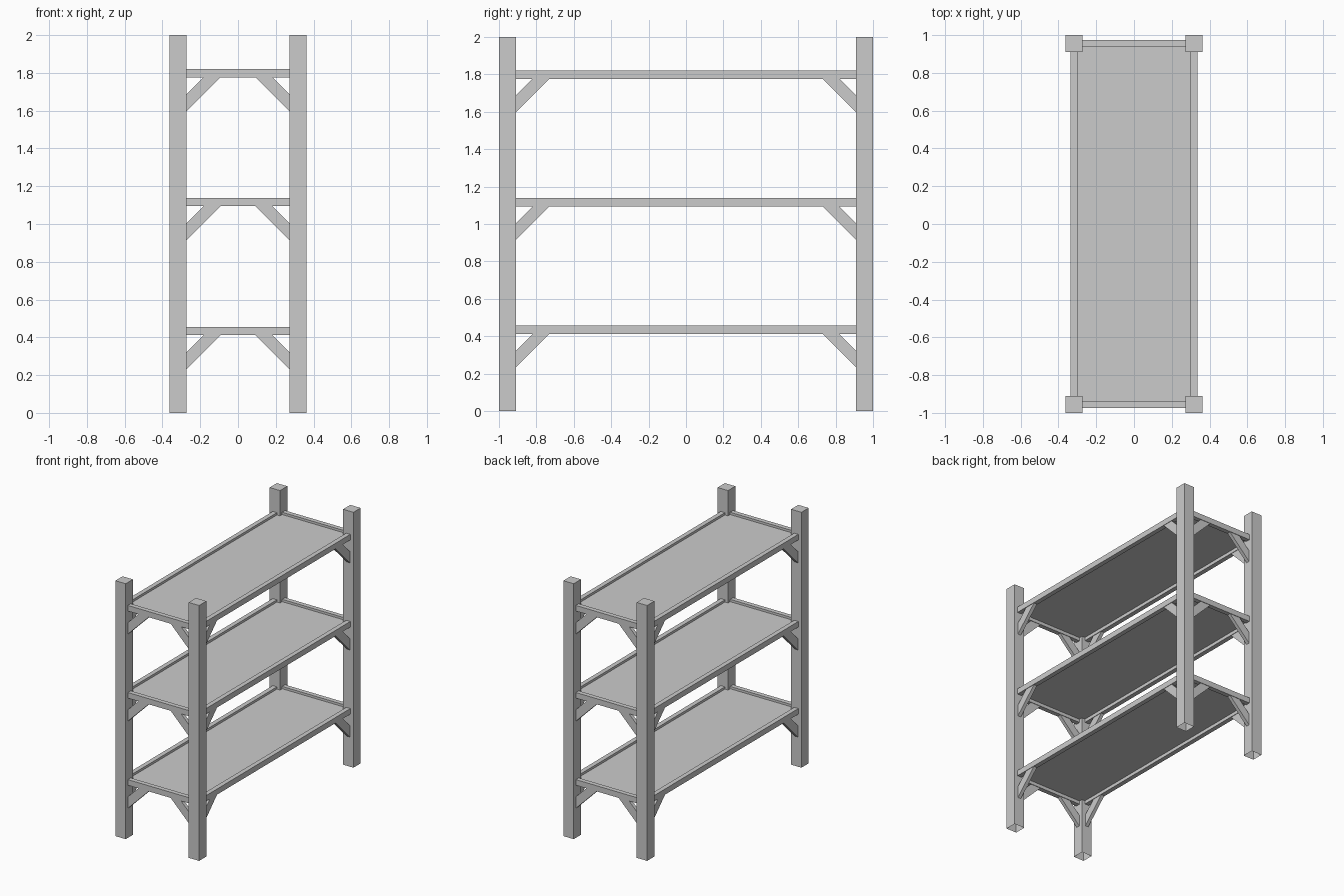
import bpy, bmesh

if "Cube" in bpy.data.objects:
    bpy.data.objects.remove(bpy.data.objects["Cube"])

PX, PY = 0.318, 0.955      # post centres
P = 0.045                  # post half width
R = 0.018                  # rail half thickness
LEVELS = (0.412, 1.094, 1.776)   # underside of the rails
RAIL_H = 0.044


def make(name, bm):
    bmesh.ops.recalc_face_normals(bm, faces=bm.faces)
    me = bpy.data.meshes.new(name)
    bm.to_mesh(me)
    bm.free()
    ob = bpy.data.objects.new(name, me)
    bpy.context.collection.objects.link(ob)
    return ob


def box(name, lo, hi, open_bottom=False):
    bm = bmesh.new()
    bmesh.ops.create_cube(bm, size=1)
    for v in bm.verts:
        v.co = [(a + b) / 2 + c * (b - a) for a, b, c in zip(lo, hi, v.co)]
    ob = make(name, bm)
    if open_bottom:
        bm = bmesh.new()
        bm.from_mesh(ob.data)
        bm.normal_update()
        bmesh.ops.delete(bm, geom=[f for f in bm.faces if f.normal.z < -0.9], context='FACES_ONLY')
        bm.to_mesh(ob.data)
        bm.free()
    return ob


def brace(name, z, along, start, side, sign):
    """Diagonal strut from a post face up to the rail underside."""
    prof = [(start, z - 0.18), (start - 0.18, z), (start - 0.09, z), (start, z - 0.09)]
    t = 0.014
    bm = bmesh.new()
    verts = []
    for a, h in prof:
        a *= sign
        verts.append(bm.verts.new((a, side - t, h) if along == 'x' else (side - t, a, h)))
    face = bm.faces.new(verts)
    ext = bmesh.ops.extrude_face_region(bm, geom=[face])['geom']
    vec = (0, 2 * t, 0) if along == 'x' else (2 * t, 0, 0)
    bmesh.ops.translate(bm, vec=vec, verts=[g for g in ext if isinstance(g, bmesh.types.BMVert)])
    make(name, bm)


# Corner posts, open underneath
for sx in (-1, 1):
    for sy in (-1, 1):
        box("post", (sx * PX - P, sy * PY - P, 0), (sx * PX + P, sy * PY + P, 2), True)

for z in LEVELS:
    # Shelf sheet set slightly below the rail tops
    bm = bmesh.new()
    x, y, h = PX - R, PY - R, z + 0.026
    bm.faces.new([bm.verts.new(c) for c in ((-x, -y, h), (x, -y, h), (x, y, h), (-x, y, h))])
    make("shelf", bm)

    for s in (-1, 1):
        # Long side rails and short end rails
        box("side_rail", (s * PX - R, -PY + P, z), (s * PX + R, PY - P, z + RAIL_H))
        box("end_rail", (-PX + P, s * PY - R, z), (PX - P, s * PY + R, z + RAIL_H))
        # Corner braces under each rail end
        for e in (-1, 1):
            brace("side_brace", z, 'y', PY - P, s * PX, e)
            brace("end_brace", z, 'x', PX - P, s * PY, e)
